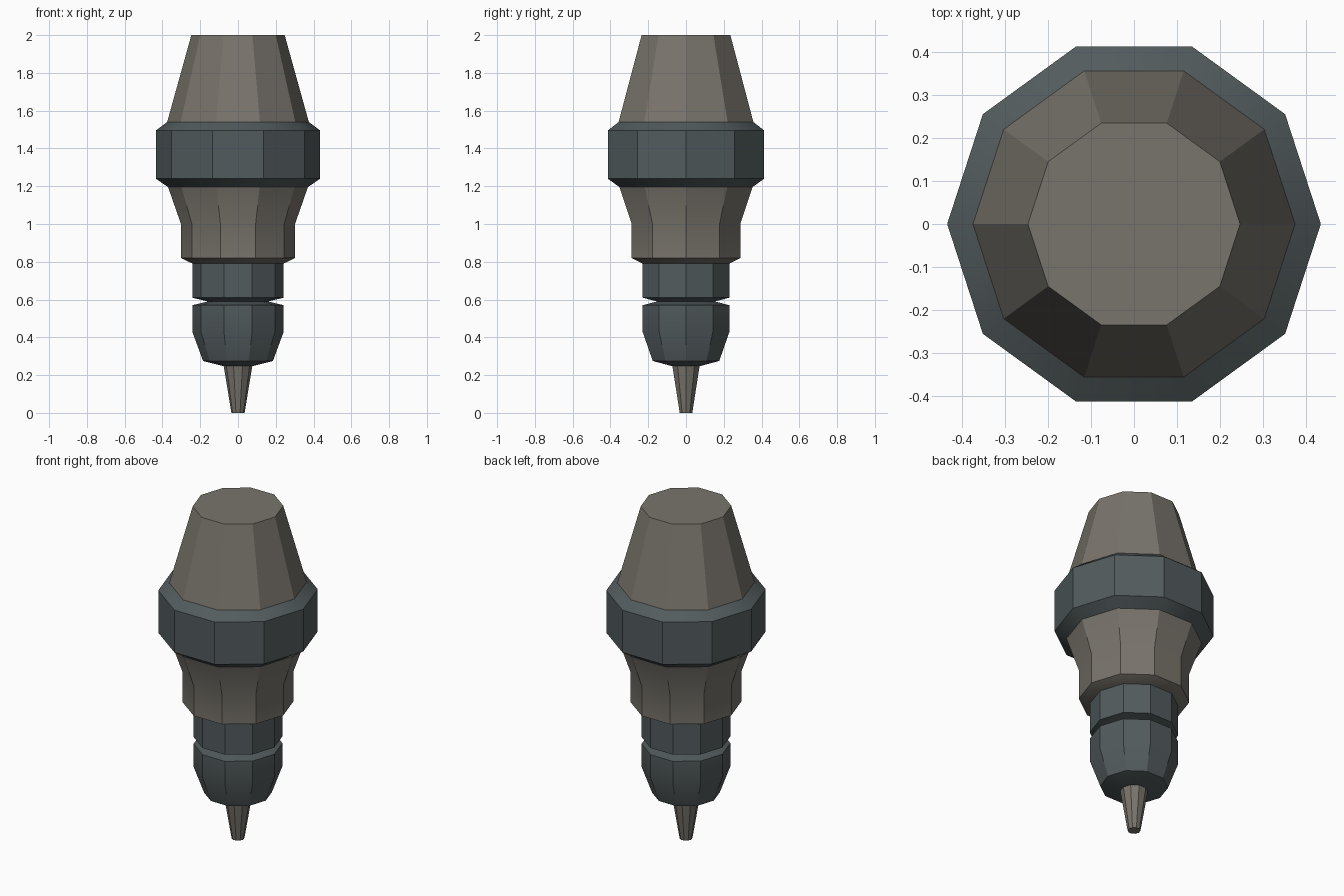
import bpy, bmesh, math

if "Cube" in bpy.data.objects:
    bpy.data.objects.remove(bpy.data.objects["Cube"])

SIDES = 10


def material(name, rgb):
    m = bpy.data.materials.new(name)
    m.diffuse_color = (*rgb, 1)
    m.use_nodes = True
    m.node_tree.nodes["Principled BSDF"].inputs["Base Color"].default_value = m.diffuse_color
    return m


taupe = material("warm grey", (0.19, 0.175, 0.15))
slate = material("dark slate", (0.085, 0.105, 0.11))


def lathe(name, profile, mat):
    """Closed ten-sided solid from (radius, height) pairs, top to bottom."""
    bm = bmesh.new()
    rings = []
    for r, z in profile:
        rings.append([bm.verts.new((r * math.cos(math.tau * i / SIDES),
                                    r * math.sin(math.tau * i / SIDES), z))
                      for i in range(SIDES)])
    for a, b in zip(rings, rings[1:]):
        for i in range(SIDES):
            j = (i + 1) % SIDES
            bm.faces.new((a[i], b[i], b[j], a[j]))
    bm.faces.new(rings[0])
    bm.faces.new(rings[-1][::-1])
    bmesh.ops.recalc_face_normals(bm, faces=bm.faces[:])
    me = bpy.data.meshes.new(name)
    bm.to_mesh(me)
    bm.free()
    me.materials.append(mat)
    ob = bpy.data.objects.new(name, me)
    bpy.context.collection.objects.link(ob)
    bpy.ops.object.select_all(action='DESELECT')
    ob.select_set(True)
    bpy.context.view_layer.objects.active = ob
    bpy.ops.object.shade_smooth_by_angle(angle=math.radians(30))
    return ob


# Tapered upper housing
lathe("upper_housing", [(0.247, 2.0), (0.375, 1.54)], taupe)
# Bevelled collar
lathe("collar", [(0.375, 1.54), (0.435, 1.495), (0.435, 1.24), (0.37, 1.195)], slate)
# Flared lower housing
lathe("lower_housing", [(0.37, 1.195), (0.302, 1.0), (0.302, 0.82), (0.24, 0.79)], taupe)
# Grooved chuck
lathe("chuck", [(0.242, 0.80), (0.242, 0.61), (0.16, 0.59), (0.242, 0.57),
                (0.242, 0.43), (0.185, 0.275), (0.076, 0.247)], slate)
# Pointed nozzle
lathe("nozzle", [(0.076, 0.25), (0.035, 0.0)], taupe)
